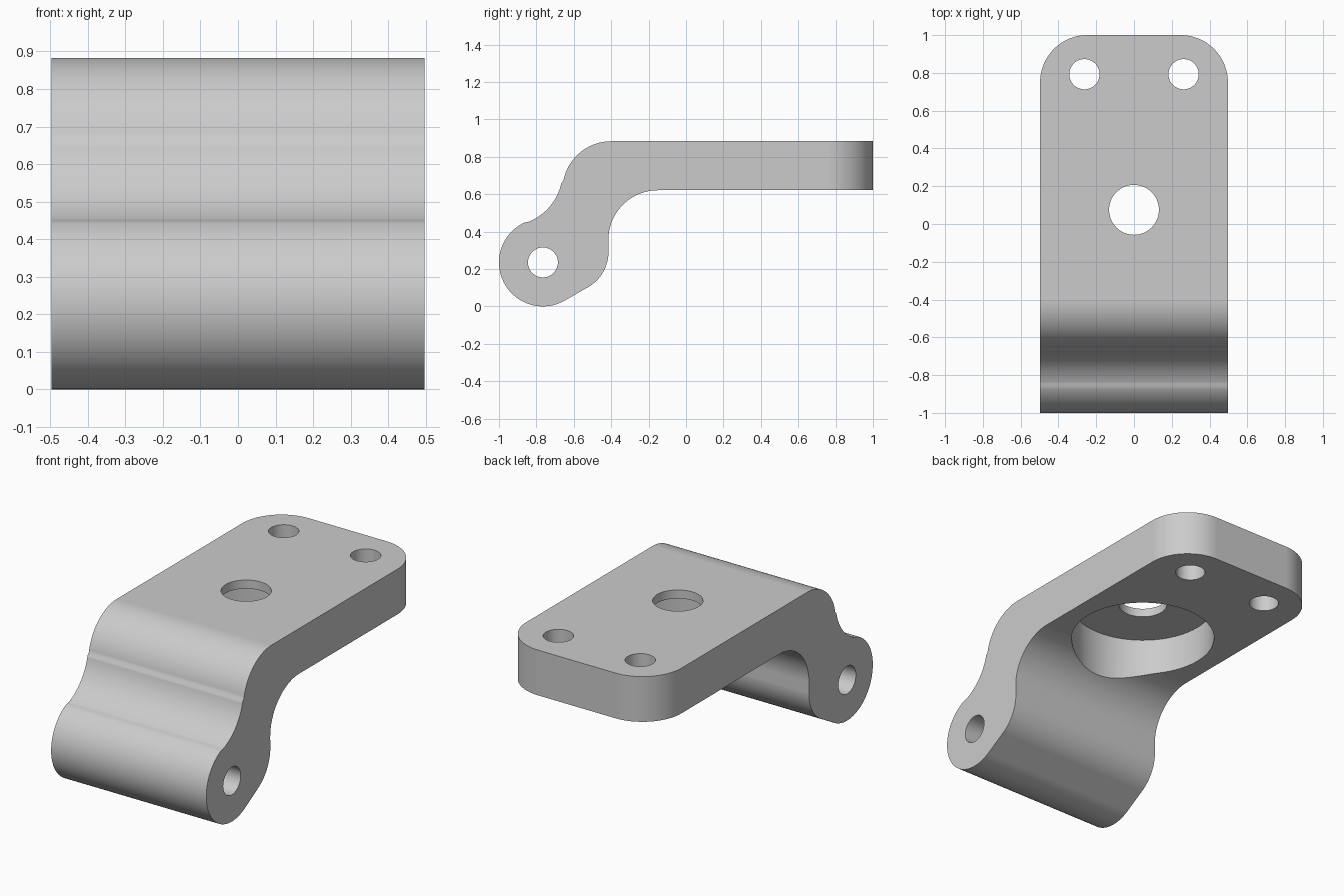
import bpy, bmesh
from math import sin, cos, radians, atan2, pi
from mathutils import Vector

cube = bpy.data.objects.get("Cube")
if cube:
    bpy.data.objects.remove(cube, do_unlink=True)

HALF_W, TOP, UNDER = 0.497, 0.883, 0.621
BARREL, BARREL_R = Vector((-0.765, 0.235)), 0.235

grey = bpy.data.materials.new("plain_grey")
grey.use_nodes = True
grey.diffuse_color = (0.6, 0.6, 0.6, 1)
grey.node_tree.nodes["Principled BSDF"].inputs["Base Color"].default_value = (0.6, 0.6, 0.6, 1)


def arc(center, r, a0, a1, n=24):
    """Points on an arc in the side plane (y, z), angles in degrees."""
    return [Vector((center[0] + r * cos(radians(a0 + (a1 - a0) * i / n)),
                    center[1] + r * sin(radians(a0 + (a1 - a0) * i / n))))
            for i in range(n + 1)]


def heading(a, b):
    return atan2(b[1] - a[1], b[0] - a[0]) * 180 / pi


# Side profile: tangent arcs, from the plate's back end round to the barrel
shoulder, shoulder_r = Vector((-0.40, TOP - 0.26)), 0.26
waist, waist_r = Vector((-0.948, 0.72)), 0.288
profile = [Vector((1, UNDER)), Vector((1, TOP))]
profile += arc(shoulder, shoulder_r, 90, heading(waist, shoulder) + 180 - 0.5)
profile += arc(waist, waist_r, heading(waist, shoulder), heading(waist, BARREL))[1:]
profile += arc(BARREL, BARREL_R, heading(BARREL, waist), 300, 48)[1:]
profile += arc((-0.634, 0.293), 0.22, -60, 0)
profile += arc((-0.15, UNDER - 0.265), 0.265, 180, 90)

# Bracket body: extrude across the width, then round the two back corners
bm = bmesh.new()
face = bm.faces.new([bm.verts.new((-HALF_W, p.x, p.y)) for p in profile])
ext = bmesh.ops.extrude_face_region(bm, geom=[face])
bmesh.ops.translate(bm, vec=(2 * HALF_W, 0, 0),
                    verts=[v for v in ext["geom"] if isinstance(v, bmesh.types.BMVert)])
corners = [e for e in bm.edges
           if all(v.co.y > 0.99 for v in e.verts)
           and abs(e.verts[0].co.x - e.verts[1].co.x) < 0.01]
bmesh.ops.bevel(bm, geom=corners, offset=0.25, segments=20, profile=0.5, affect='EDGES')
bmesh.ops.recalc_face_normals(bm, faces=bm.faces)
mesh = bpy.data.meshes.new("bracket")
bm.to_mesh(mesh)
bm.free()
bracket = bpy.data.objects.new("bracket", mesh)
bpy.context.collection.objects.link(bracket)
mesh.materials.append(grey)
bpy.context.view_layer.objects.active = bracket


def drill(name, location, r, depth, rotation=(0, 0, 0)):
    """Cut a round hole in the bracket and discard the cutter."""
    bpy.ops.mesh.primitive_cylinder_add(vertices=64, radius=r, depth=depth,
                                        location=location, rotation=rotation)
    cutter = bpy.context.object
    cutter.name = name
    cutter.hide_render = True
    cutter.data.materials.append(grey)
    bpy.context.view_layer.objects.active = bracket
    mod = bracket.modifiers.new(name, 'BOOLEAN')
    mod.operation, mod.solver, mod.object = 'DIFFERENCE', 'EXACT', cutter
    bpy.ops.object.modifier_apply(modifier=name)
    bpy.data.objects.remove(cutter, do_unlink=True)


# Pin hole through the barrel, mounting holes, centre hole and its underside pocket
drill("pin_hole", (0, BARREL.x, BARREL.y), 0.08, 2, (0, pi / 2, 0))
for side in (-1, 1):
    drill("mounting_hole", (side * 0.2625, 0.793, 0.75), 0.08, 1)
drill("pocket", (0, 0.075, TOP - 0.05 - 0.4), 0.39, 0.8)
drill("centre_hole", (0, 0.075, 0.75), 0.132, 1)

# Smooth curves, crisp rims
bpy.ops.object.select_all(action='DESELECT')
bracket.select_set(True)
bpy.context.view_layer.objects.active = bracket
bpy.ops.object.shade_smooth_by_angle(angle=radians(30))
weighted = bracket.modifiers.new("even_shading", 'WEIGHTED_NORMAL')
weighted.keep_sharp = True
